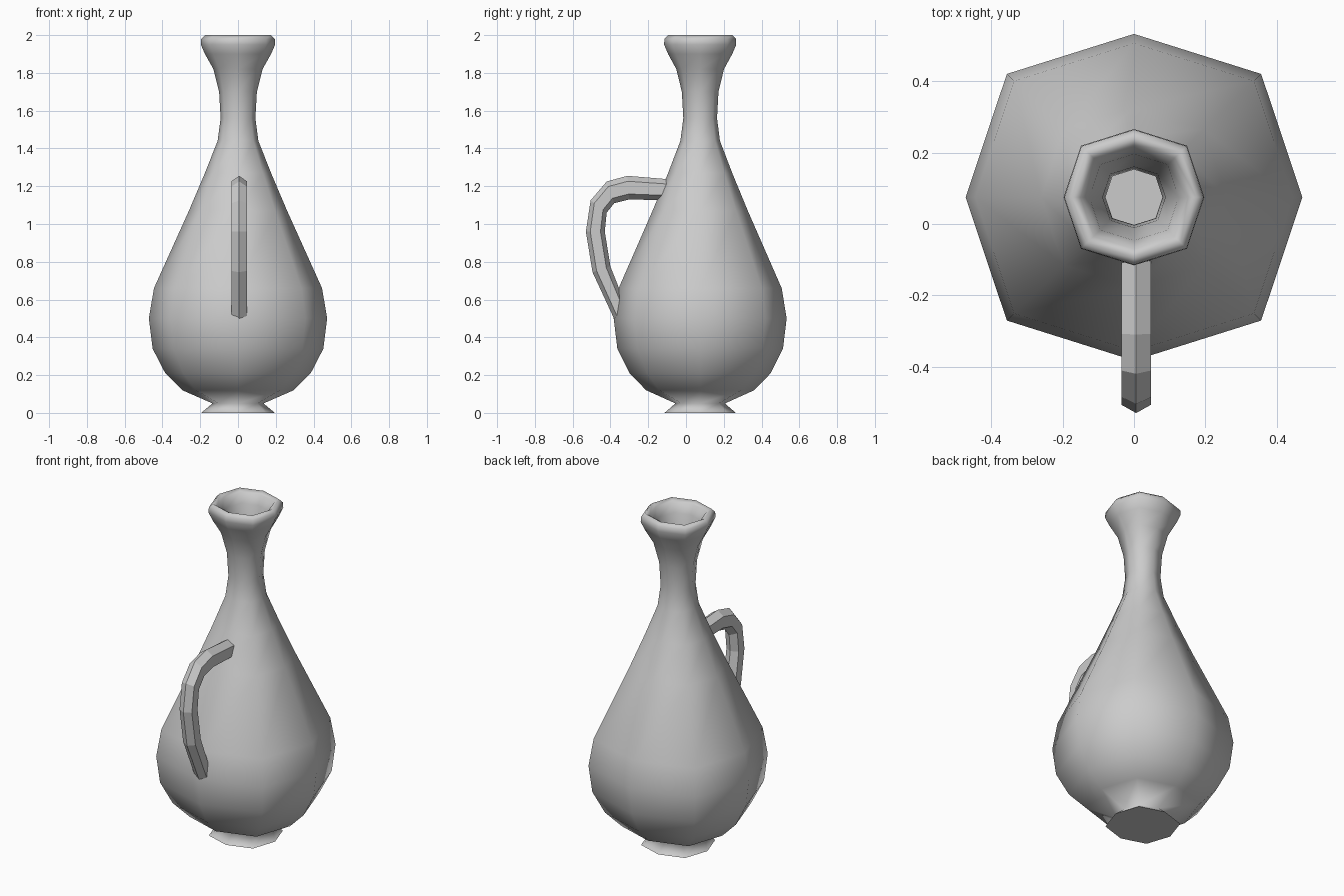
import bpy, bmesh
from math import radians

if "Cube" in bpy.data.objects:
    bpy.data.objects.remove(bpy.data.objects["Cube"])

clay = bpy.data.materials.new("grey_clay")
clay.use_nodes = True
grey = (0.6, 0.6, 0.6, 1)
clay.diffuse_color = grey
clay.node_tree.nodes["Principled BSDF"].inputs["Base Color"].default_value = grey

CENTRE_Y = 0.075
# Eight slightly flattened directions around the vessel
D = 0.755
RING = [(1, 0), (D, D), (0, 1), (-D, D), (-1, 0), (-D, -D), (0, -1), (D, -D)]


def loft(name, rings, smooth):
    """Skin a list of equal point rings and cap both ends."""
    bm = bmesh.new()
    loops = [[bm.verts.new(p) for p in ring] for ring in rings]
    n = len(loops[0])
    for a, b in zip(loops, loops[1:]):
        for i in range(n):
            j = (i + 1) % n
            bm.faces.new((a[i], a[j], b[j], b[i])).smooth = smooth
    caps = [bm.faces.new(loops[0]), bm.faces.new(loops[-1])]
    bmesh.ops.recalc_face_normals(bm, faces=bm.faces)
    for edge in caps[0].edges:
        edge.smooth = False
    mesh = bpy.data.meshes.new(name)
    bm.to_mesh(mesh)
    bm.free()
    mesh.materials.append(clay)
    obj = bpy.data.objects.new(name, mesh)
    bpy.context.collection.objects.link(obj)
    return obj


# Vessel: foot, belly, neck and lip, then back down the hollow inside
outer = [(0.195, 0), (0.135, 0.05), (0.295, 0.12), (0.385, 0.21),
         (0.452, 0.34), (0.472, 0.5), (0.445, 0.66), (0.26, 1.07),
         (0.175, 1.27), (0.108, 1.44), (0.092, 1.56), (0.1, 1.7),
         (0.13, 1.82), (0.175, 1.9), (0.197, 1.95), (0.195, 1.98),
         (0.175, 2.0)]
lip = [(0.15, 1.985), (0.125, 1.93)]
inner = [(r - 0.012, z) for r, z in outer[11:2:-1]] + [(0.28, 0.14), (0.1, 0.08)]
loft("vessel", [[(r * u, CENTRE_Y + 0.97 * r * v, z) for u, v in RING]
                for r, z in outer + lip + inner], True)

# Handle: six-sided bar, ridged on its outer and inner side
stations = [((-0.07, 1.235), (-0.07, 1.125)), ((-0.31, 1.255), (-0.3, 1.13)),
            ((-0.42, 1.225), (-0.38, 1.11)), ((-0.505, 1.125), (-0.42, 1.06)),
            ((-0.53, 0.96), (-0.43, 0.96)), ((-0.495, 0.745), (-0.4, 0.775)),
            ((-0.363, 0.46), (-0.325, 0.585))]
W = 0.041
SECTION = [(0, 0), (W, 0.23), (W, 0.77), (0, 1), (-W, 0.77), (-W, 0.23)]
loft("handle", [[(0.006 + x, o[0] + t * (i[0] - o[0]), o[1] + t * (i[1] - o[1]))
                 for x, t in SECTION] for o, i in stations], False)
